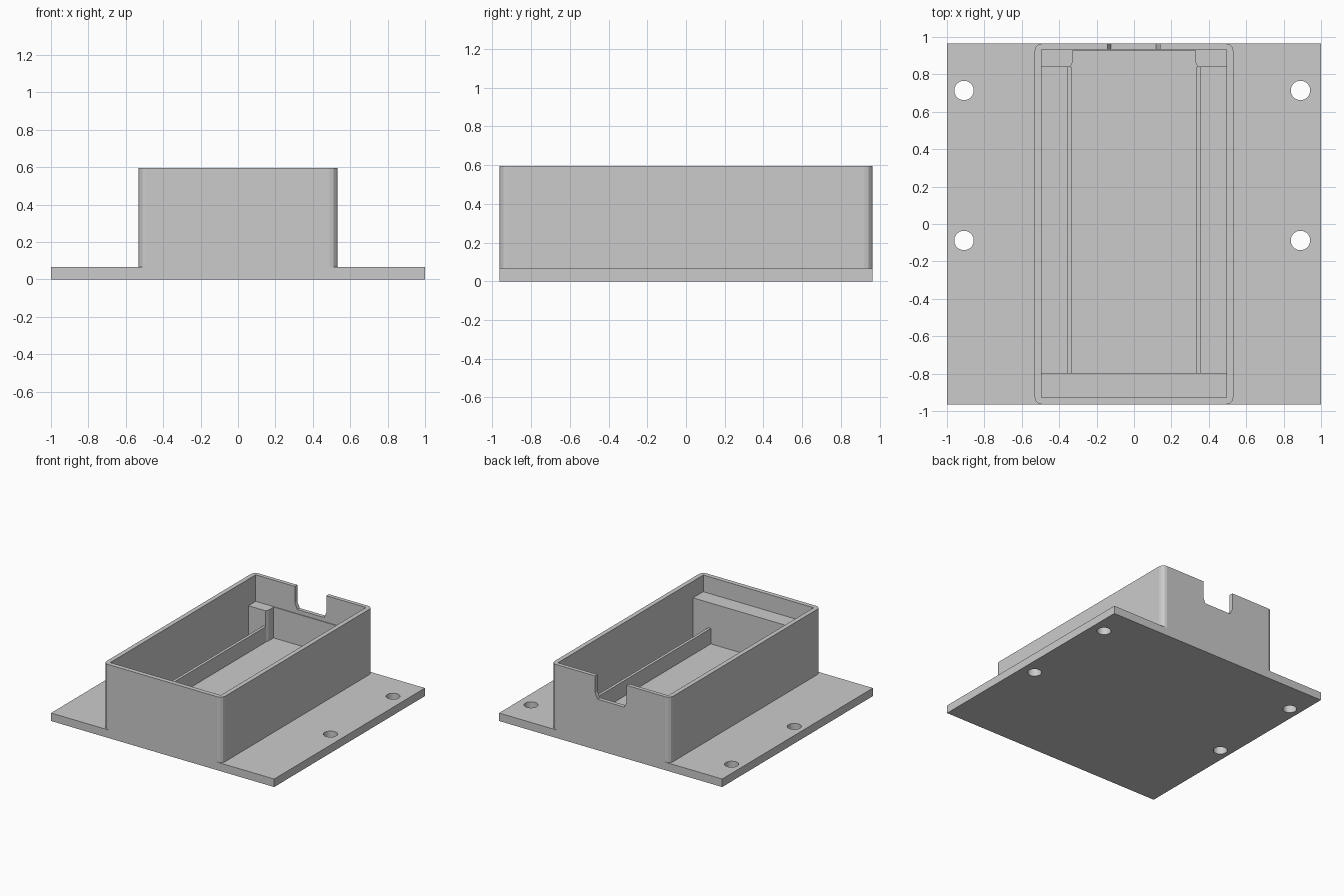
import bpy
import bmesh
from mathutils import Vector

if "Cube" in bpy.data.objects:
    bpy.data.objects.remove(bpy.data.objects["Cube"], do_unlink=True)

grey = bpy.data.materials.new("light_grey")
grey.use_nodes = True
colour = (0.6, 0.6, 0.6, 1)
grey.diffuse_color = colour
grey.node_tree.nodes["Principled BSDF"].inputs["Base Color"].default_value = colour


def finish(name, bm):
    bmesh.ops.recalc_face_normals(bm, faces=bm.faces)
    mesh = bpy.data.meshes.new(name)
    bm.to_mesh(mesh)
    bm.free()
    mesh.materials.append(grey)
    obj = bpy.data.objects.new(name, mesh)
    bpy.context.collection.objects.link(obj)
    return obj


def box(name, x, y, z, corner=0):
    """Box from (min, max) ranges, optionally with rounded upright edges."""
    bm = bmesh.new()
    bmesh.ops.create_cube(bm, size=1)
    for v in bm.verts:
        v.co = [r[0] if c < 0 else r[1] for c, r in zip(v.co, (x, y, z))]
    if corner:
        upright = [e for e in bm.edges
                   if abs(e.verts[0].co.z - e.verts[1].co.z) > 0.01]
        bmesh.ops.bevel(bm, geom=upright, offset=corner, segments=3,
                        profile=0.5, affect='EDGES')
    return finish(name, bm)


def prism(name, points, direction):
    """Extrude a closed outline along a direction."""
    bm = bmesh.new()
    face = bm.faces.new([bm.verts.new(p) for p in points])
    new = bmesh.ops.extrude_face_region(bm, geom=[face])["geom"]
    bmesh.ops.translate(bm, vec=Vector(direction),
                        verts=[g for g in new if isinstance(g, bmesh.types.BMVert)])
    return finish(name, bm)


def combine(target, tool, operation):
    """Apply a boolean and discard the tool object."""
    mod = target.modifiers.new("boolean", 'BOOLEAN')
    mod.operation = operation
    mod.solver = 'EXACT'
    mod.object = tool
    bpy.context.view_layer.objects.active = target
    bpy.ops.object.modifier_apply(modifier=mod.name)
    bpy.data.objects.remove(tool, do_unlink=True)


# Mounting plate with the open box rising from it
BACK = 0.965
FLOOR = 0.13
TOP = 0.595
body = box("mounting_box", (-1, 1), (-BACK, BACK), (0, 0.065))
walls = box("walls", (-0.532, 0.532), (-BACK, BACK), (0.03, TOP), corner=0.042)
combine(body, walls, 'UNION')
cavity = box("cavity", (-0.495, 0.495), (-0.928, 0.933), (FLOOR, 0.8))
combine(body, cavity, 'DIFFERENCE')

# Cable notch with chamfered lower corners in the back wall
outline = [(-0.143, 0.8), (-0.143, 0.46), (-0.122, 0.413),
           (0.118, 0.413), (0.139, 0.46), (0.139, 0.8)]
notch = prism("notch", [(x, 0.9, z) for x, z in outline], (0, 0.2, 0))
combine(body, notch, 'DIFFERENCE')

# Screw holes
for x in (-0.909, 0.89):
    for y in (0.714, -0.088):
        bm = bmesh.new()
        bmesh.ops.create_cone(bm, cap_ends=True, segments=32, radius1=0.052,
                              radius2=0.052, depth=0.4)
        bmesh.ops.translate(bm, vec=(x, y, 0), verts=bm.verts)
        combine(body, finish("hole", bm), 'DIFFERENCE')

# Ledge across the front and thin lining below the notch
box("front_ledge", (-0.495, 0.495), (-0.928, -0.797), (FLOOR, 0.46))
box("back_lining", (-0.335, 0.335), (0.927, 0.933), (FLOOR, 0.38))

# Corner supports and long rails on both sides
for side, s in (("right", -1), ("left", 1)):
    support = [(0.495, 0.84), (0.34, 0.84), (0.33, 0.86), (0.33, 0.933), (0.495, 0.933)]
    prism(side + "_corner_support", [(s * x, y, FLOOR) for x, y in support],
          (0, 0, 0.38 - FLOOR))
    box(side + "_rail", sorted((s * 0.335, s * 0.358)), (-0.797, 0.84), (FLOOR, 0.255))
